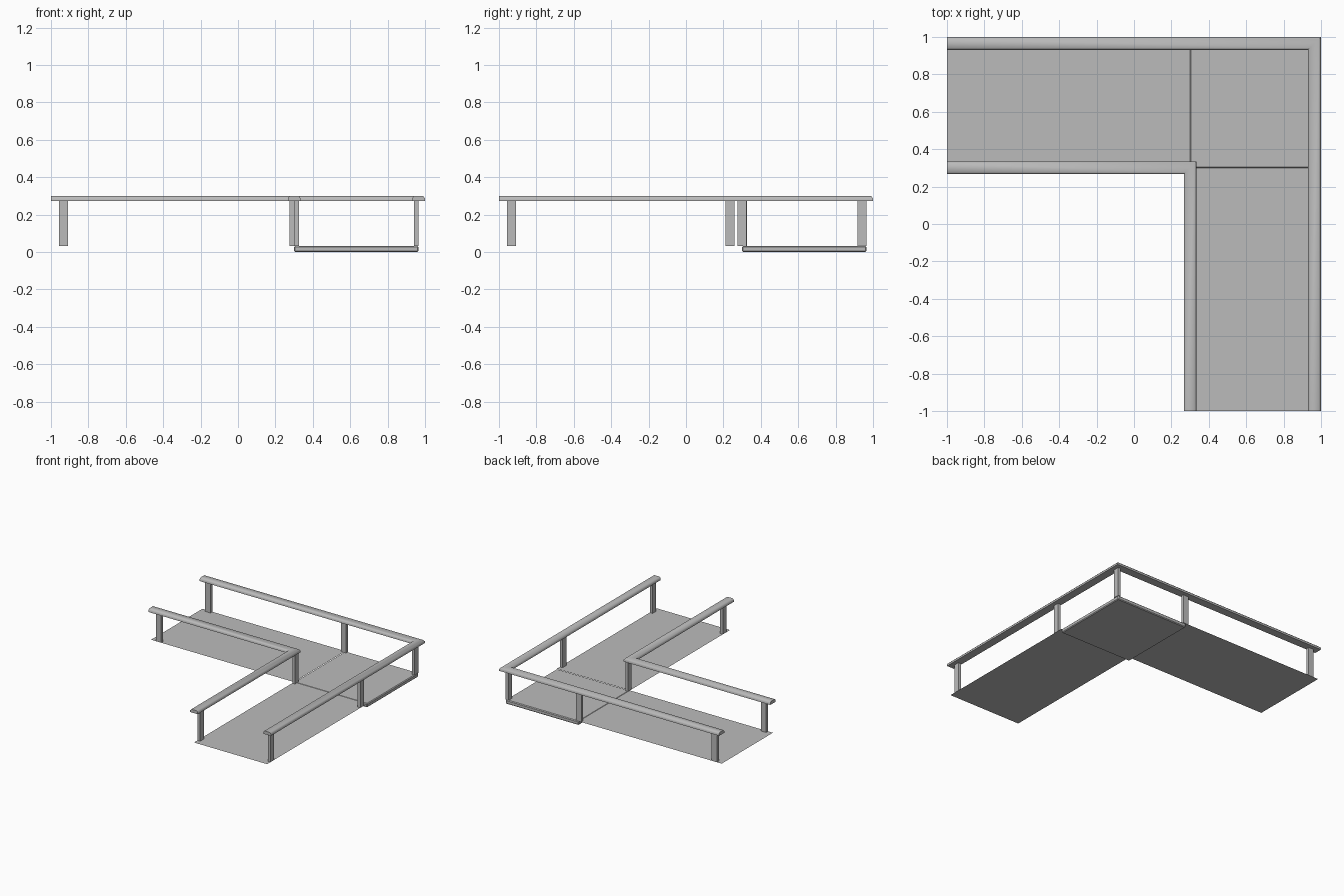
import bpy, bmesh
from mathutils import Vector

if "Cube" in bpy.data.objects:
    bpy.data.objects.remove(bpy.data.objects["Cube"])

grey = bpy.data.materials.new("light grey")
grey.diffuse_color = (0.5, 0.5, 0.5, 1)
grey.use_nodes = True
grey.node_tree.nodes["Principled BSDF"].inputs["Base Color"].default_value = grey.diffuse_color

IN, OUT = 0.30, 0.965      # inner and outer edges of the walkway
FLOOR, RAIL = 0.033, 0.274  # floor level and underside of the handrails


def finish(bm, name):
    bmesh.ops.recalc_face_normals(bm, faces=bm.faces)
    me = bpy.data.meshes.new(name)
    bm.to_mesh(me)
    bm.free()
    me.materials.append(grey)
    ob = bpy.data.objects.new(name, me)
    bpy.context.collection.objects.link(ob)
    return ob


def smooth(ob, angle):
    bpy.context.view_layer.objects.active = ob
    ob.select_set(True)
    bpy.ops.object.shade_smooth_by_angle(angle=angle)
    ob.select_set(False)


def box(name, x0, x1, y0, y1, z0, z1):
    bm = bmesh.new()
    bmesh.ops.create_cube(bm, size=1)
    for v in bm.verts:
        v.co = Vector(((x0 + x1) / 2 + v.co.x * (x1 - x0),
                       (y0 + y1) / 2 + v.co.y * (y1 - y0),
                       (z0 + z1) / 2 + v.co.z * (z1 - z0)))
    return finish(bm, name)


def sheet(name, x0, x1, y0, y1):
    bm = bmesh.new()
    bm.faces.new([bm.verts.new((x, y, FLOOR)) for x, y in
                  ((x0, y0), (x1, y0), (x1, y1), (x0, y1))])
    return finish(bm, name)


def handrail(name, c):
    # chamfered section swept along an L with a mitred corner at (c, c)
    section = [(-0.034, 0.0), (0.034, 0.0), (0.034, 0.015),
               (0.024, 0.026), (-0.024, 0.026), (-0.034, 0.015)]
    bm = bmesh.new()
    rings = [[bm.verts.new((-1, c + d, RAIL + h)) for d, h in section],
             [bm.verts.new((c + d, c + d, RAIL + h)) for d, h in section],
             [bm.verts.new((c + d, -1, RAIL + h)) for d, h in section]]
    n = len(section)
    for a, b in zip(rings, rings[1:]):
        for i in range(n):
            bm.faces.new((a[i], a[(i + 1) % n], b[(i + 1) % n], b[i]))
    bm.faces.new(rings[0])
    bm.faces.new(rings[-1])
    smooth(finish(bm, name), 0.9)


# floor: solid corner landing and two thin arms
landing = box("corner_landing", IN, OUT, IN, OUT, 0, FLOOR)
bev = landing.modifiers.new("soft_edges", 'BEVEL')
bev.width, bev.segments = 0.006, 1
sheet("left_floor", -1, IN, IN, OUT)
sheet("front_floor", IN, OUT, -1, IN)

# handrails
handrail("outer_handrail", OUT)
handrail("inner_handrail", IN)

# posts: wide along the rail, thin across it
W, T, TOP = 0.024, 0.025, RAIL + 0.005
for name, x0, ys in (("outer_side_post", OUT - T, (-0.932, 0.235, 0.94)),
                     ("inner_side_post", IN, (-0.932, 0.30))):
    for y in ys:
        box(name, x0, x0 + T, y - W, y + W, FLOOR, TOP)
for name, y0, xs in (("back_post", OUT - T, (-0.932, 0.30)),
                     ("inner_left_post", IN, (-0.932,))):
    for x in xs:
        box(name, x - W, x + W, y0, y0 + T, FLOOR, TOP)
